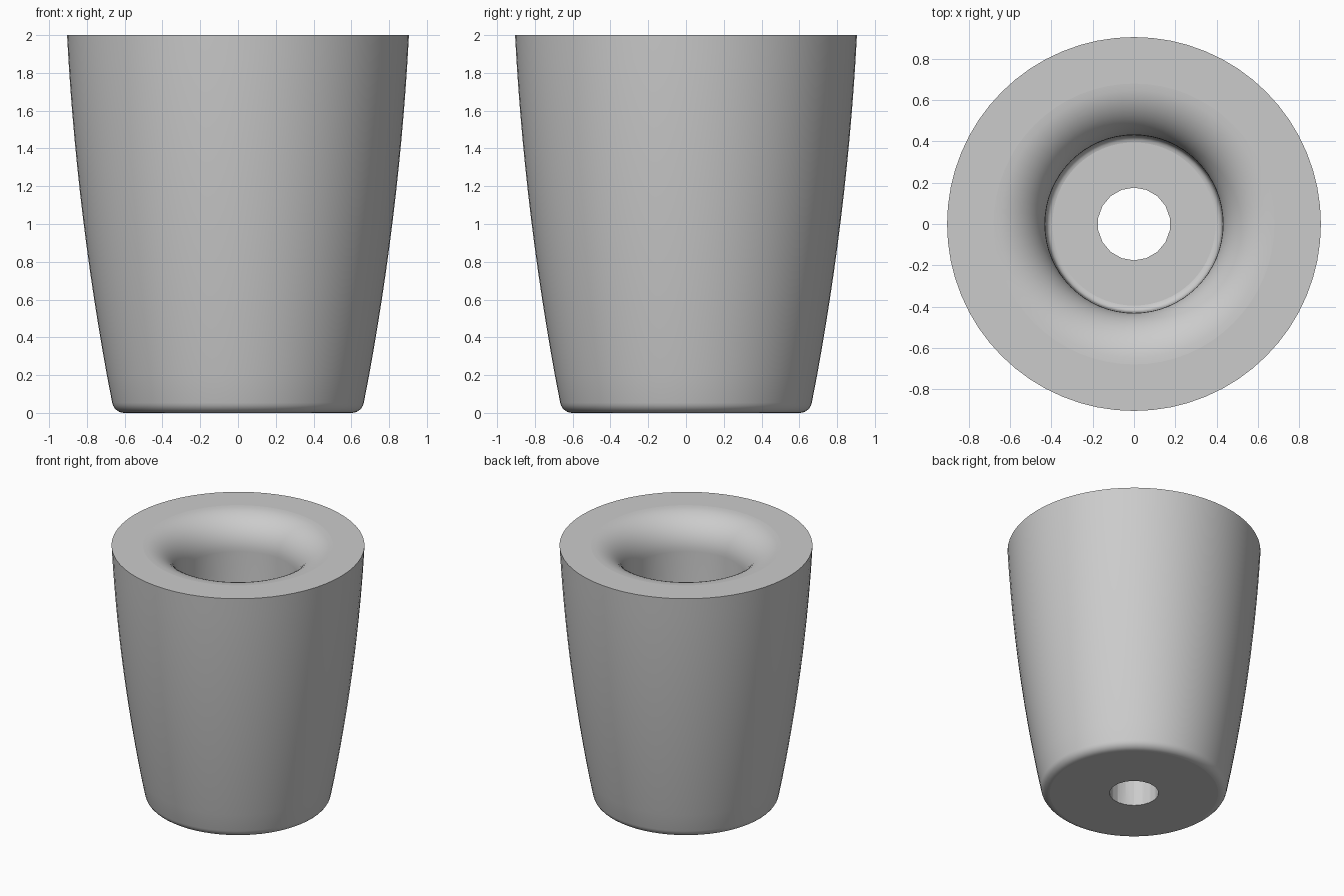
import bpy
import bmesh
from math import cos, sin, pi, radians
from mathutils import Vector

if "Cube" in bpy.data.objects:
    bpy.data.objects.remove(bpy.data.objects["Cube"])

SIDES = 64
FLOOR = 0.25      # height of the inside floor
BORE = 0.43       # radius of the inside wall
LIP = 0.25        # radius of the rounded inner lip


def material(name, colour):
    mat = bpy.data.materials.new(name)
    mat.use_nodes = True
    mat.diffuse_color = colour
    mat.node_tree.nodes["Principled BSDF"].inputs["Base Color"].default_value = colour
    return mat


def arc(r, z, radius, start, end, steps):
    """Points of a circular arc in the (radius, height) plane, in degrees."""
    angles = [radians(start + (end - start) * i / steps) for i in range(steps + 1)]
    return [(r + radius * cos(a), z + radius * sin(a)) for a in angles]


# Profile from the middle of the base, up the outside, over the lip and down inside
profile = [(0, 0), (0.36, 0)]
profile += arc(0.602, 0.065, 0.065, -90, -10, 6)
steps = 14
for i in range(1, steps + 1):
    t = i / steps
    profile.append((0.667 + 0.375 * t - 0.137 * t * t, 0.055 + 1.945 * t))
    # bulging flank that straightens towards the rim
    profile[-1] = (profile[-1][0], profile[-1][1])
profile += arc(BORE + LIP, 2 - LIP, LIP, 90, 180, 12)
profile += arc(BORE - 0.035, FLOOR + 0.03, 0.03, 0, -90, 4)
profile.append((0, FLOOR))

# Pot body, turned around the vertical axis
bm = bmesh.new()
verts = [bm.verts.new((r, 0, z)) for r, z in profile]
edges = [bm.edges.new(pair) for pair in zip(verts, verts[1:])]
bmesh.ops.spin(bm, geom=verts + edges, cent=(0, 0, 0), axis=(0, 0, 1),
               angle=2 * pi, steps=SIDES)
bmesh.ops.remove_doubles(bm, verts=bm.verts, dist=0.0005)
bmesh.ops.recalc_face_normals(bm, faces=bm.faces)
mesh = bpy.data.meshes.new("pot_body")
bm.to_mesh(mesh)
bm.free()
pot = bpy.data.objects.new("pot_body", mesh)
bpy.context.collection.objects.link(pot)
mesh.materials.append(material("matte grey", (0.6, 0.6, 0.6, 1)))

# Drain hole through the floor
bpy.ops.mesh.primitive_cylinder_add(vertices=18, radius=0.176, depth=1)
cutter = bpy.context.object
cutter.name = "drain_hole_cutter"
cutter.hide_render = True
cut = pot.modifiers.new("drain_hole", "BOOLEAN")
cut.operation = "DIFFERENCE"
cut.solver = "EXACT"
cut.object = cutter

bpy.ops.object.select_all(action="DESELECT")
pot.select_set(True)
bpy.context.view_layer.objects.active = pot
bpy.ops.object.modifier_apply(modifier=cut.name)
bpy.data.objects.remove(cutter)

# Smooth sides, with crisp borders around the flat rim, floor and base
bpy.ops.object.shade_smooth_by_angle(angle=radians(30))
bm = bmesh.new()
bm.from_mesh(pot.data)
up = Vector((0, 0, 1))
for edge in bm.edges:
    flat = [abs(face.normal.dot(up)) > 0.9999 for face in edge.link_faces]
    if any(flat) and not all(flat):
        edge.smooth = False
bm.to_mesh(pot.data)
bm.free()
